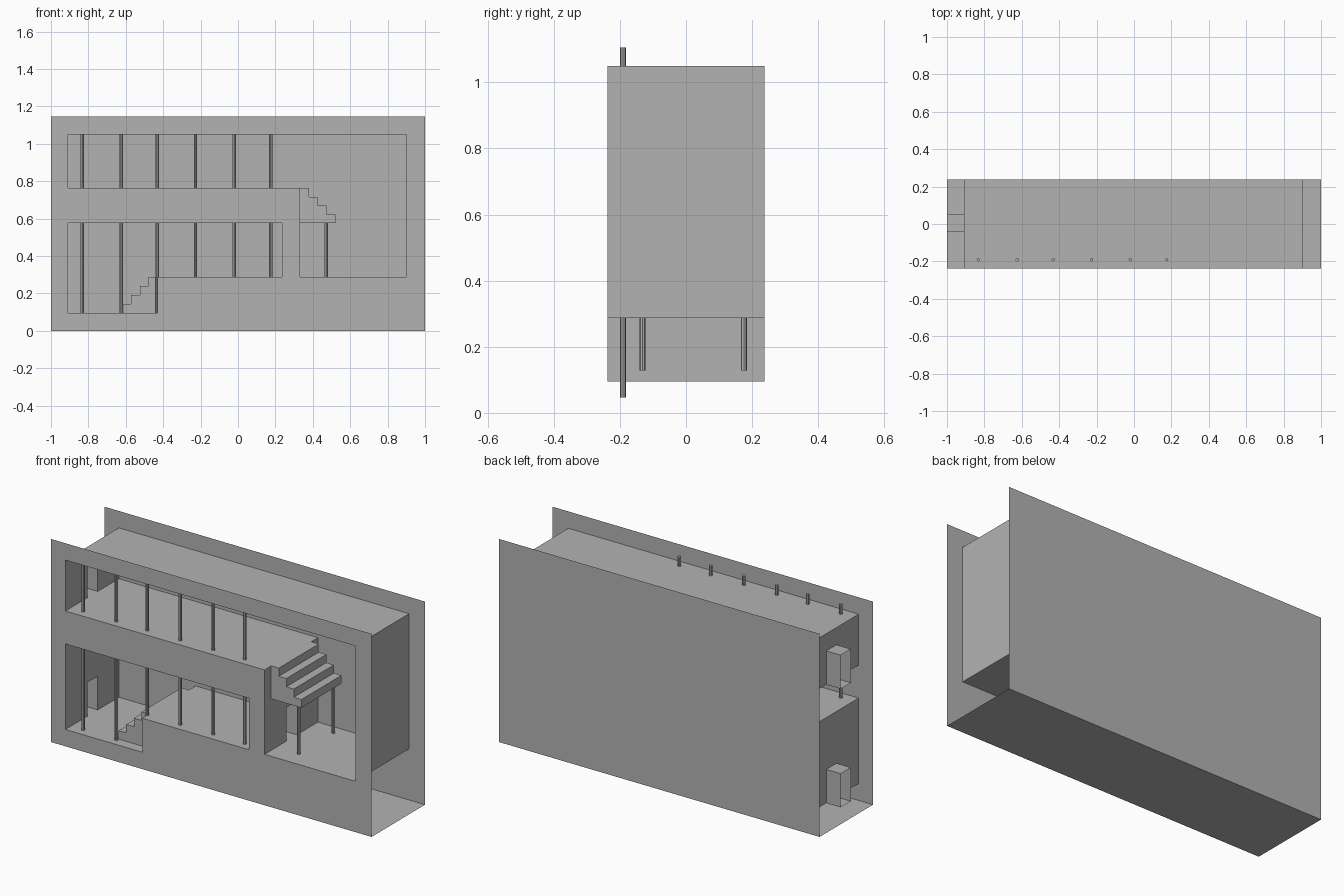
import bpy, bmesh
from mathutils import Vector

if "Cube" in bpy.data.objects:
    bpy.data.objects.remove(bpy.data.objects["Cube"])

D = 0.238            # half depth of the set
H = 1.145            # height of front and back panels
L, R = -0.91, 0.90   # room ends
LOW, MID, UP, TOP = 0.095, 0.287, 0.763, 1.05   # floor levels and upper ceiling
CEIL = 0.577         # lower ceiling
DOOR_Y0, DOOR_Y1, DOOR_H = -0.04, 0.05, 0.19

grey = bpy.data.materials.new("plain_grey")
grey.diffuse_color = (0.45, 0.45, 0.45, 1)
grey.use_nodes = True
grey.node_tree.nodes["Principled BSDF"].inputs["Base Color"].default_value = grey.diffuse_color


def finish(name, bm):
    me = bpy.data.meshes.new(name)
    bm.to_mesh(me)
    bm.free()
    me.materials.append(grey)
    ob = bpy.data.objects.new(name, me)
    bpy.context.scene.collection.objects.link(ob)
    return ob


def panel(name, loops, normal):
    """Flat sheet filled between outline loops (extra loops are holes)."""
    bm = bmesh.new()
    edges = []
    for loop in loops:
        vs = [bm.verts.new(p) for p in loop]
        edges += [bm.edges.new((vs[i], vs[i - 1])) for i in range(len(vs))]
    bmesh.ops.triangle_fill(bm, edges=edges, use_beauty=True, normal=Vector(normal))
    return finish(name, bm)


def strip(name, pts, step, closed=False):
    """Thin sheet swept from a polyline along the step vector."""
    bm = bmesh.new()
    a = [bm.verts.new(p) for p in pts]
    b = [bm.verts.new(Vector(p) + Vector(step)) for p in pts]
    for i in range(len(pts) if closed else len(pts) - 1):
        j = (i + 1) % len(pts)
        bm.faces.new((a[i], a[j], b[j], b[i]))
    return finish(name, bm)


def xz(pts, y):
    return [(x, y, z) for x, z in pts]


def rect(x0, x1, z0, z1):
    return [(x0, z0), (x1, z0), (x1, z1), (x0, z1)]


def door_wall(name, x, z0, z1, floor, nx):
    """Cross wall with a doorway standing on the given floor."""
    pts = [(-D, z0), (DOOR_Y0, z0), (DOOR_Y0, floor + DOOR_H), (DOOR_Y1, floor + DOOR_H),
           (DOOR_Y1, z0), (D, z0), (D, z1), (-D, z1)]
    panel(name, [[(x, y, z) for y, z in pts]], (nx, 0, 0))


def passage(name, x0, x1, floor):
    """Open-ended square tunnel behind a doorway."""
    pts = [(x0, y, z) for y, z in rect(DOOR_Y0, DOOR_Y1, floor, floor + DOOR_H)]
    strip(name, pts, (x1 - x0, 0, 0), True)


def stairs(name, x0, x1, z0, z1, y0, y1, n=4):
    """Solid stepped block; the first step is next to x0, the top step next to x1."""
    dx, dz = (x1 - x0) / n, (z1 - z0) / n
    pts = [(x0, z0)]
    for i in range(n):
        pts += [(x0 + i * dx, z0 + (i + 1) * dz), (x0 + (i + 1) * dx, z0 + (i + 1) * dz)]
    pts.append((x1, z0))
    bm = bmesh.new()
    f = bm.faces.new([bm.verts.new(p) for p in xz(pts, y0)])
    out = bmesh.ops.extrude_face_region(bm, geom=[f], use_keep_orig=True)
    for v in out["geom"]:
        if isinstance(v, bmesh.types.BMVert):
            v.co.y = y1
    bmesh.ops.recalc_face_normals(bm, faces=bm.faces)
    return finish(name, bm)


def post(name, x, y, z0, z1, r=0.009):
    bpy.ops.mesh.primitive_cylinder_add(vertices=8, radius=r, depth=z1 - z0,
                                        location=(x, y, (z0 + z1) / 2))
    ob = bpy.context.object
    ob.name = name
    ob.data.materials.append(grey)


# outer panels
upper = [(L, UP), (0.332, UP), (0.332, MID), (R, MID), (R, TOP), (L, TOP)]
lower = [(L, LOW), (-0.43, LOW), (-0.43, MID), (0.235, MID), (0.235, CEIL), (L, CEIL)]
panel("front_panel", [xz(rect(-1, 1, 0, H), -D), xz(upper, -D), xz(lower, -D)], (0, -1, 0))
panel("back_panel", [xz(rect(-1, 1, 0, H), D)], (0, 1, 0))
strip("base_panel", [(1, -D, 0), (-1, -D, 0)], (0, 2 * D, 0))

# room shells: floors, ceilings and plain walls
depth = (0, 2 * D, 0)
strip("upper_floor", [(L, -D, UP), (0.332, -D, UP)], depth)
strip("side_room_shell", xz([(0.332, MID), (R, MID), (R, TOP), (L, TOP)], -D), depth)
strip("lower_floor", xz([(L, LOW), (-0.43, LOW), (-0.43, MID), (0.235, MID)], -D), depth)
strip("lower_ceiling", xz([(0.235, CEIL), (L, CEIL)], -D), depth)

# walls with doorways and the passages behind them
door_wall("upper_left_wall", L, UP, TOP, UP, 1)
door_wall("lower_left_wall", L, LOW, CEIL, LOW, 1)
door_wall("lower_right_wall", 0.235, MID, CEIL, MID, -1)
door_wall("side_room_wall", 0.332, MID, UP, MID, 1)
passage("upper_passage", -1, L, UP)
passage("lower_passage", -1, L, LOW)
passage("middle_passage", 0.235, 0.332, MID)

# stairs
stairs("lower_stairs", -0.62, -0.43, LOW, MID, -0.178, 0.178)
stairs("upper_stairs", 0.52, 0.332, CEIL, UP, -0.178, 0.178)

# tall front posts and short posts under the upper stairs
for x in (-0.832, -0.625, -0.432, -0.227, -0.02, 0.175):
    post("front_post", x, -0.191, 0.047, 1.105)
for y in (-0.132, 0.175):
    post("stair_post", 0.472, y, 0.128, 0.60)
